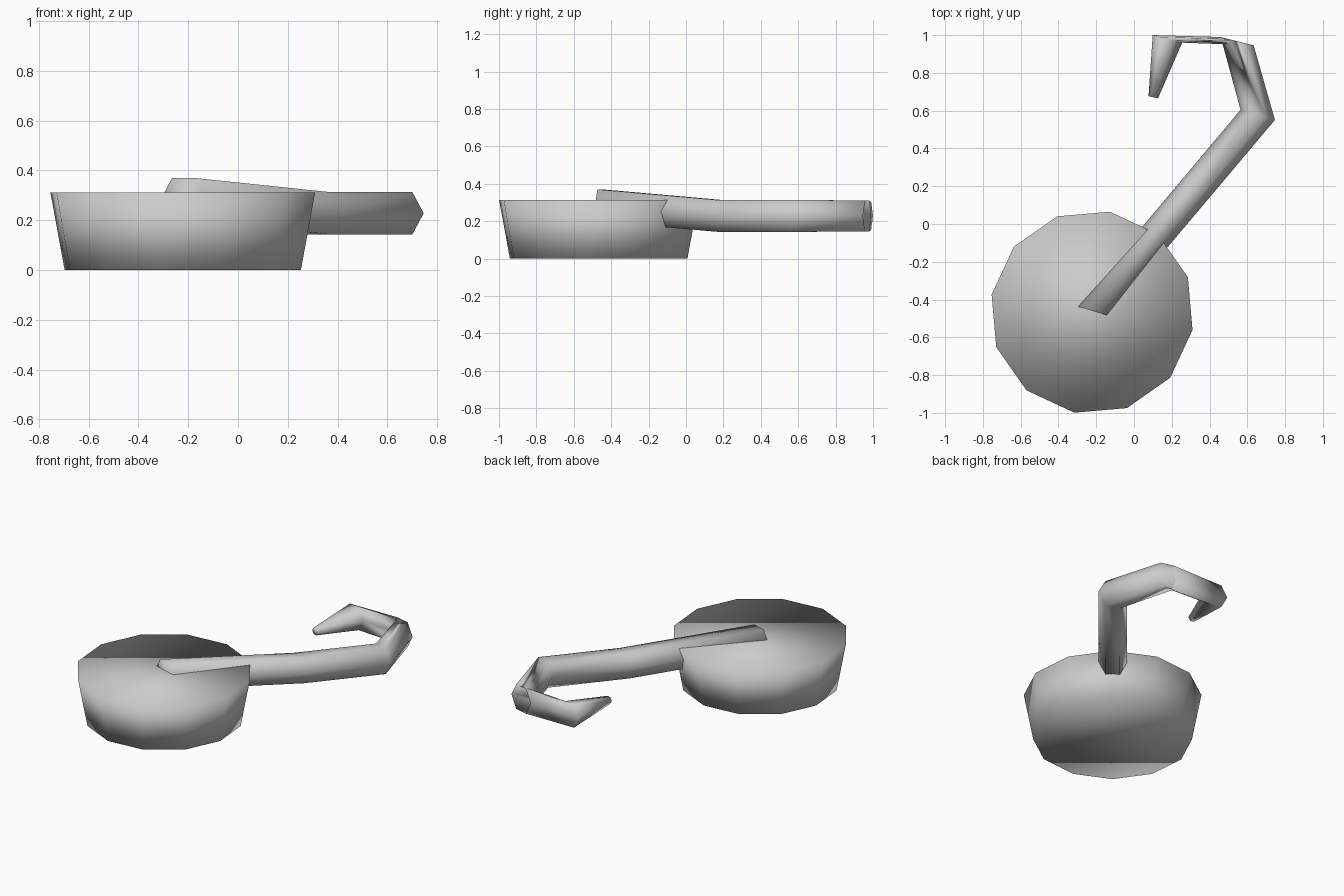
import bpy, bmesh, math
from mathutils import Matrix, Vector

if "Cube" in bpy.data.objects:
    bpy.data.objects.remove(bpy.data.objects["Cube"])

grey = bpy.data.materials.new("grey")
grey.diffuse_color = (0.6, 0.6, 0.6, 1)
grey.use_nodes = True
grey.node_tree.nodes["Principled BSDF"].inputs["Base Color"].default_value = grey.diffuse_color


def finish(bm, name):
    bmesh.ops.recalc_face_normals(bm, faces=bm.faces[:])
    for f in bm.faces:
        f.smooth = True
    mesh = bpy.data.meshes.new(name)
    bm.to_mesh(mesh)
    bm.free()
    mesh.materials.append(grey)
    obj = bpy.data.objects.new(name, mesh)
    bpy.context.collection.objects.link(obj)
    return obj


# Weight: twelve-sided drum, wider at the top
H = 0.312
R_BOTTOM, R_TOP = 0.482, 0.54
bm = bmesh.new()
rings = []
for radius, z in ((R_BOTTOM, 0), (R_TOP, H)):
    ring = []
    for i in range(12):
        a = math.radians(-10 + 30 * i)
        ring.append(bm.verts.new((-0.222 + radius * math.cos(a),
                                  -0.467 + radius * math.sin(a), z)))
    bm.faces.new(ring)
    rings.append(ring)
for i in range(12):
    j = (i + 1) % 12
    bm.faces.new((rings[0][i], rings[0][j], rings[1][j], rings[1][i]))
finish(bm, "drum")

# Hooked arm: hexagonal rings (centre, half-width vector, half height)
sections = [
    ((-0.22, -0.46, 0.285), (0.090, -0.027), 0.085),
    ((0.325, 0.185, 0.228), (0.090, -0.027), 0.085),
    ((0.655, 0.578, 0.228), (0.091, -0.027), 0.085),
    ((0.546, 0.968, 0.228), (0.087, -0.022), 0.083),
    ((0.177, 0.980, 0.228), (0.078, -0.020), 0.075),
    ((0.102, 0.671, 0.228), (0.025, -0.006), 0.022),
]
bm = bmesh.new()
rings = []
for centre, side, height in sections:
    ring = []
    for i in range(6):
        a = math.radians(60 * i)
        offset = Vector((side[0] * math.cos(a), side[1] * math.cos(a),
                         height * math.sin(a) / math.sin(math.radians(60))))
        ring.append(bm.verts.new(Vector(centre) + offset))
    rings.append(ring)
for lower, upper in zip(rings, rings[1:]):
    for i in range(6):
        j = (i + 1) % 6
        bm.faces.new((lower[i], lower[j], upper[j], upper[i]))
bm.faces.new(rings[0])
bm.faces.new(rings[-1])
finish(bm, "hooked_arm")
